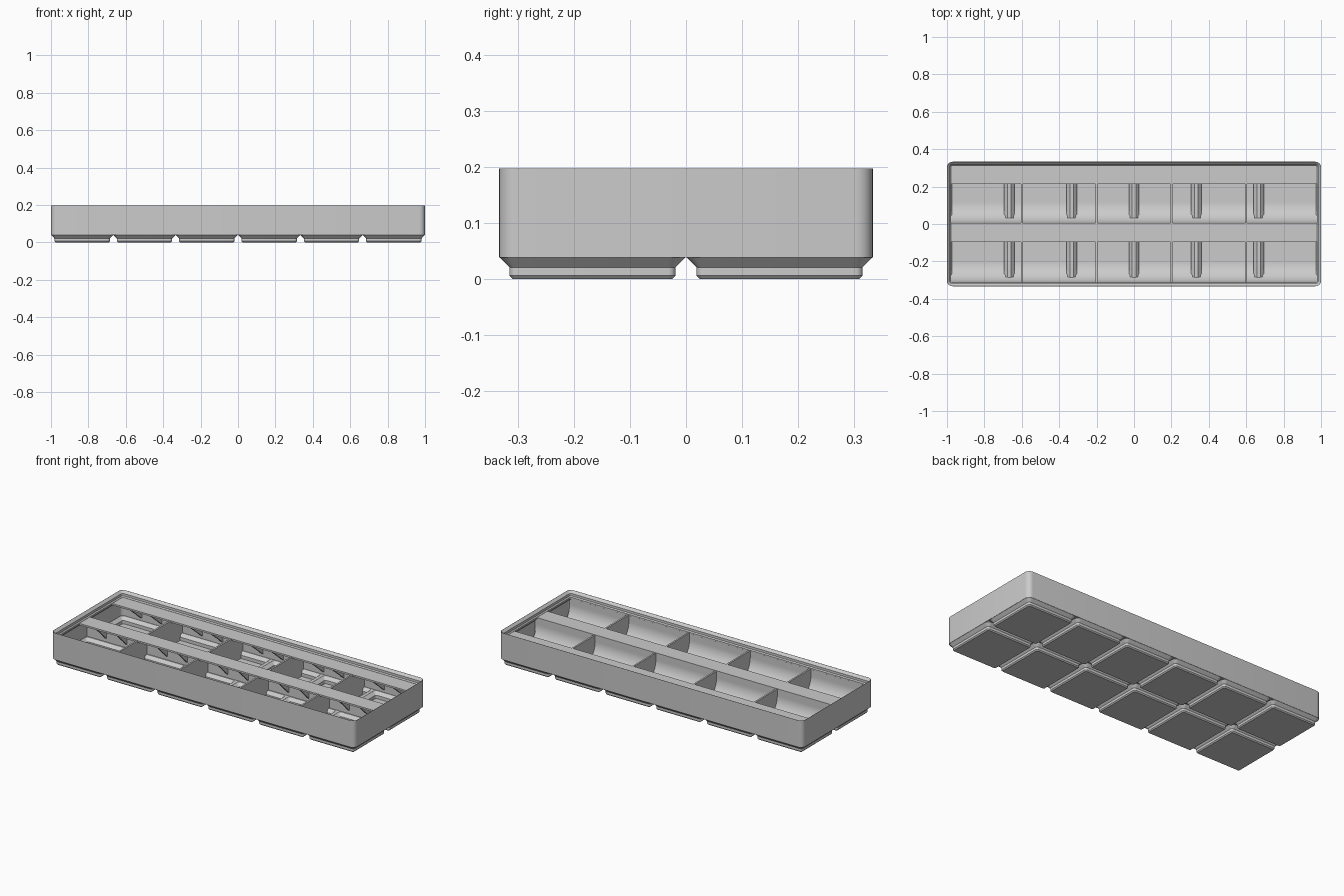
import bpy, bmesh, math

if "Cube" in bpy.data.objects:
    bpy.data.objects.remove(bpy.data.objects["Cube"])

grey = bpy.data.materials.new("grey_plastic")
grey.use_nodes = True
grey.diffuse_color = (0.6, 0.6, 0.6, 1)
grey.node_tree.nodes["Principled BSDF"].inputs["Base Color"].default_value = (0.6, 0.6, 0.6, 1)

HX, HY, R = 1.0, 0.333, 0.03      # outer half sizes and corner radius
PITCH = HX / 6                    # half the grid cell
FLOOR, RIDGE, LEDGE = 0.01, 0.048, 0.162
SCOOP = 0.11


def finish(name, bm):
    bmesh.ops.recalc_face_normals(bm, faces=bm.faces)
    mesh = bpy.data.meshes.new(name)
    bm.to_mesh(mesh)
    bm.free()
    mesh.materials.append(grey)
    ob = bpy.data.objects.new(name, mesh)
    bpy.context.collection.objects.link(ob)
    bpy.ops.object.select_all(action="DESELECT")
    ob.select_set(True)
    bpy.context.view_layer.objects.active = ob
    bpy.ops.object.shade_smooth_by_angle(angle=math.radians(30))
    return ob


def loft(name, cx, cy, rings, closed=False, steps=6):
    """Skin rounded rectangles given as (half x, half y, radius, z)."""
    bm = bmesh.new()
    loops = []
    for hx, hy, r, z in rings:
        loop = []
        for q, (sx, sy) in enumerate([(1, 1), (-1, 1), (-1, -1), (1, -1)]):
            for i in range(steps + 1):
                a = math.pi / 2 * (q + i / steps)
                loop.append(bm.verts.new((cx + sx * (hx - r) + r * math.cos(a),
                                          cy + sy * (hy - r) + r * math.sin(a), z)))
        loops.append(loop)
    pairs = list(zip(loops, loops[1:]))
    if closed:
        pairs.append((loops[-1], loops[0]))
    else:
        bm.faces.new(loops[0])
        bm.faces.new(loops[-1])
    n = len(loops[0])
    for a, b in pairs:
        for i in range(n):
            j = (i + 1) % n
            bm.faces.new((a[i], a[j], b[j], b[i]))
    return finish(name, bm)


def prism(name, profile, x0, x1):
    """Extrude a (y, z) outline along x."""
    bm = bmesh.new()
    a = [bm.verts.new((x0, y, z)) for y, z in profile]
    b = [bm.verts.new((x1, y, z)) for y, z in profile]
    bm.faces.new(a)
    bm.faces.new(b)
    for i in range(len(a)):
        j = (i + 1) % len(a)
        bm.faces.new((a[i], a[j], b[j], b[i]))
    return finish(name, bm)


def box(name, x0, x1, y0, y1, z0, z1):
    return prism(name, [(y0, z0), (y1, z0), (y1, z1), (y0, z1)], x0, x1)


# Outer wall with the stepped stacking lip
wall = [(0, 0.038), (0, 0.197), (0.001, 0.197), (0.015, 0.183), (0.015, 0.169),
        (0.0207, 0.163), (0.0207, 0.153), (0.0076, 0.14), (0.0076, 0.04)]
loft("outer_wall", 0, 0,
     [(HX - i, HY - i, max(R - i, 0.006), z) for i, z in wall], closed=True)

# Hollow feet: outside going up, then inside going down (half size, radius, z)
foot = [(0.1425, 0.007, 0), (0.148, 0.0127, 0.006), (0.148, 0.0127, 0.0207),
        (0.165, R, 0.038), (0.165, R, RIDGE), (0.1568, 0.02, RIDGE),
        (0.139, 0.01, 0.03), (0.139, 0.01, FLOOR)]
columns = [PITCH * (2 * i - 5) for i in range(6)]
for cx in columns:
    for cy in (-PITCH, PITCH):
        loft("foot", cx, cy, [(h, h, r, z) for h, r, z in foot])

# Ridges bridging the gaps between feet
box("long_ridge", -0.985, 0.985, -0.01, 0.01, 0.038, RIDGE)
for i in range(-2, 3):
    x = 2 * PITCH * i
    box("cross_ridge", x - 0.01, x + 0.01, -0.327, 0.327, 0.038, RIDGE)

# Lengthwise divider and cross dividers
box("long_divider", -0.992, 0.992, -0.005, 0.005, 0.04, LEDGE)
for x in (-0.6, -0.2, 0.2, 0.6):
    box("cross_divider", x - 0.005, x + 0.005, -0.326, 0.326, 0.045, LEDGE - 0.002)
    for s in (-1, 1):
        y0, y1 = sorted((s * 0.024, s * 0.31))
        box("cross_divider_base", x - 0.005, x + 0.005, y0, y1, 0.005, 0.046)


# Curved scoops along the front of each row
def scoop(back, face, top):
    arc = []
    for i in range(25):
        a = math.pi / 2 * i / 24
        arc.append((face + SCOOP * (1 - math.cos(a)),
                    FLOOR + SCOOP * (1 - math.sin(a))))
    upper = [p for p in arc if p[1] > 0.045]
    lower = [p for p in arc if p[1] < 0.056]
    prism("scoop", [(back, 0.045), (back, top), (face, top)] + upper
          + [(upper[-1][0], 0.045)], -0.985, 0.985)
    for cx in columns:
        prism("scoop_toe", lower + [(lower[0][0], FLOOR - 0.002)],
              cx - 0.145, cx + 0.145)


scoop(-0.326, -0.312, 0.155)
scoop(0, 0.005, LEDGE)

# Label ledges along the back of each row, with triangular supports
for front, back in ((-0.095, 0.0), (0.215, 0.326)):
    box("label_ledge", -0.985, 0.985, front, back, LEDGE - 0.01, LEDGE)
    drop = LEDGE - 0.009
    for i in range(-2, 3):
        for s in (-1, 1):
            x = 0.4 * i + 0.067 * s
            prism("ledge_support", [(front + 0.003, drop), (back, drop),
                                    (back, drop - 0.09)], x - 0.005, x + 0.005)
